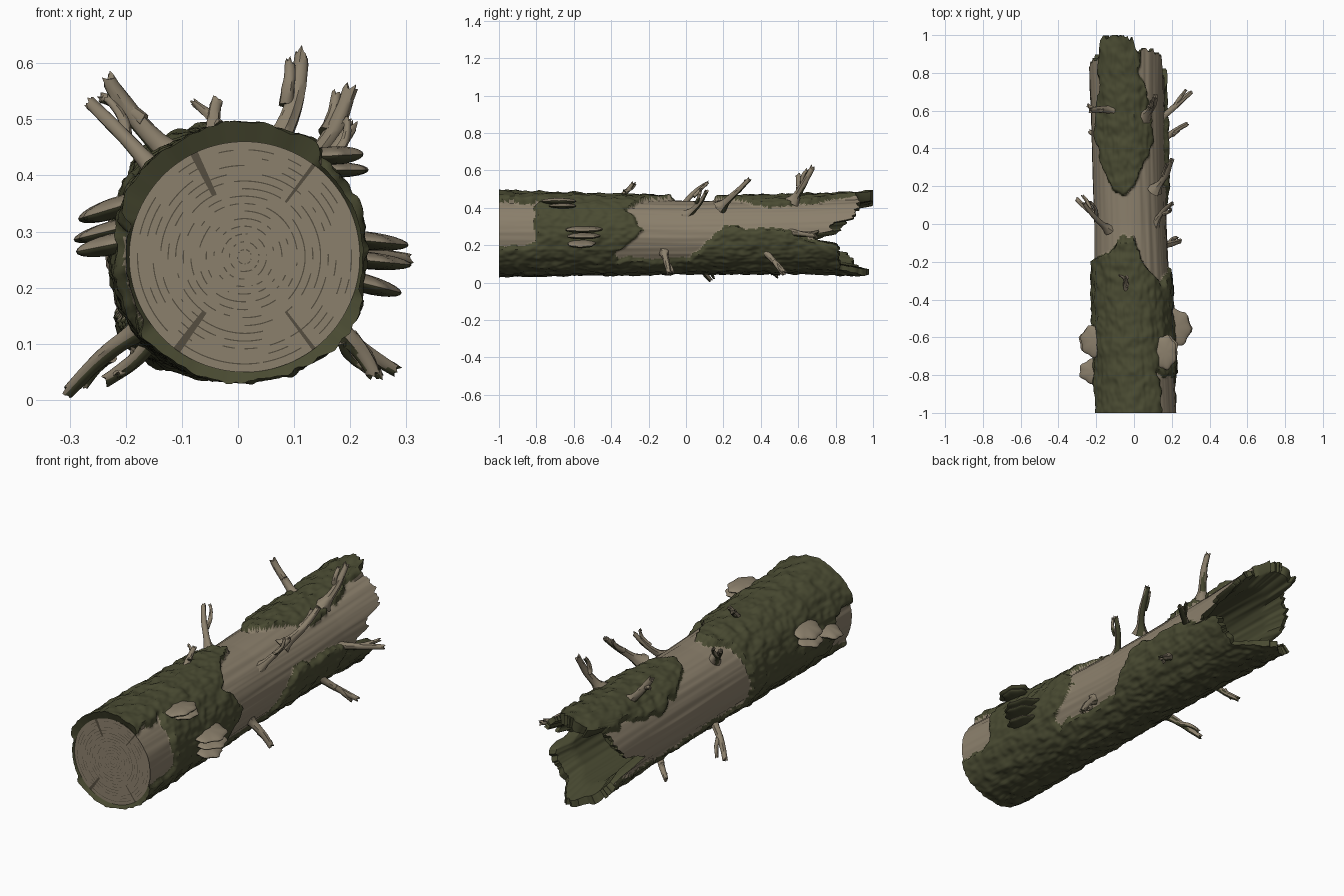
import bpy, bmesh, math, random
from mathutils import Vector, noise

random.seed(4)
if "Cube" in bpy.data.objects:
    bpy.data.objects.remove(bpy.data.objects["Cube"])


def material(name, rgb):
    m = bpy.data.materials.new(name)
    m.use_nodes = True
    m.diffuse_color = (*rgb, 1)
    m.node_tree.nodes["Principled BSDF"].inputs["Base Color"].default_value = (*rgb, 1)
    return m


WOOD, BARK, DARK = 0, 1, 2
MATS = [material("pale_wood", (0.26, 0.215, 0.15)),
        material("mossy_bark", (0.068, 0.07, 0.032)),
        material("dark_grain", (0.09, 0.075, 0.05))]


def interp(knots, x):
    if x <= knots[0][0]:
        return knots[0][1]
    for (x0, y0), (x1, y1) in zip(knots, knots[1:]):
        if x <= x1:
            return y0 + (y1 - y0) * (x - x0) / (x1 - x0)
    return knots[-1][1]


def wobble(a, y, around, along, seed=0):
    t = math.radians(a)
    return noise.noise(Vector((math.cos(t) * around + seed, math.sin(t) * around, y * along)))


def loft(name, rings, rule, start=False, end=False, angle=40, recalc=True):
    """Skin closed rings; rule(face, row, column) picks the material."""
    bm = bmesh.new()
    rows = [[bm.verts.new(p) for p in ring] for ring in rings]
    n = len(rows[0])
    faces = []
    for i in range(len(rows) - 1):
        for j in range(n):
            k = (j + 1) % n
            f = bm.faces.new((rows[i][j], rows[i][k], rows[i + 1][k], rows[i + 1][j]))
            faces.append((f, i, j))
    for used, row, i in ((start, rows[0], 0), (end, rows[-1], len(rows) - 1)):
        if used:
            hub = bm.verts.new(sum((v.co for v in row), Vector()) / n)
            for j in range(n):
                faces.append((bm.faces.new((row[j], row[(j + 1) % n], hub)), i, j))
    if recalc:
        bmesh.ops.recalc_face_normals(bm, faces=bm.faces)
    bm.normal_update()
    for f, i, j in faces:
        f.material_index = rule(f, i, j)
    mesh = bpy.data.meshes.new(name)
    bm.to_mesh(mesh)
    bm.free()
    for m in MATS:
        mesh.materials.append(m)
    ob = bpy.data.objects.new(name, mesh)
    bpy.context.collection.objects.link(ob)
    bpy.ops.object.select_all(action='DESELECT')
    ob.select_set(True)
    bpy.context.view_layer.objects.active = ob
    bpy.ops.object.shade_smooth_by_angle(angle=math.radians(angle))
    return ob


# Trunk: centre line, radius, torn end and bark patches (angles from +x, up is 90)
CX = [(-1, .012), (-.2, -.015), (1, -.042)]
CZ = [(-1, .255), (0, .247), (1, .255)]
RADIUS = [(-1, .212), (-.5, .2), (0, .19), (.6, .193), (1, .208)]
TORN = [(-180, .78), (-165, .62), (-150, .86), (-125, .9), (-100, .97), (-80, .95),
        (-60, .82), (-15, .81), (-8, .72), (2, .68), (8, .78), (20, .8), (26, .9),
        (62, .92), (75, .9), (82, .98), (105, 1.01), (125, .99), (130, .87),
        (160, .87), (180, .78)]
FRONT_EDGE = [(-180, -.2), (-90, -.2), (-30, -.38), (8, -.22), (45, -.32), (65, -.25),
              (85, -.08), (110, -.08), (135, -.16), (180, -.2)]
LOWER_EDGE = [(0, -36), (.1, -10), (.2, 12), (.55, 8), (.7, -5)]
TOP_WIDTH = [(.1, -15), (.16, 8), (.3, 35), (.45, 52), (.6, 46), (.75, 38), (1, 32)]


def turn(a, b):
    return abs((a - b + 180) % 360 - 180)


def bark_depth(a, y):
    """Degrees inside the nearest bark patch; negative on bare wood."""
    right_gap = min((-.8 - y) * 280, 33 - turn(a, 19))
    left_gap = min((-.86 - y) * 280, 22 - turn(a, 187))
    front = min((interp(FRONT_EDGE, a) - y) * 280, -right_gap, -left_gap)
    lower = min(interp(LOWER_EDGE, y) - a, a + 150)
    top = interp(TOP_WIDTH, y) - turn(a, 100)
    return max(front, lower, top) + 9 * wobble(a, y, 1.6, 9) + 5 * wobble(a, y, 5, 24, 7)


def on_trunk(a, y, r):
    t = math.radians(a)
    return Vector((interp(CX, y) + r * math.cos(t), y, interp(CZ, y) + r * math.sin(t)))


def outer(a, y, m):
    r = interp(RADIUS, y) + .003 * wobble(a, y, 9, 1.5) + .002 * wobble(a, y, 22, 2)
    lumps = .009 * wobble(a, y, 4, 16) + .006 * wobble(a, y, 11, 30, 3)
    thick = .02 + .008 * math.sin(math.radians(a)) + lumps
    return r + max(0, min(1, m / 4)) * thick


ANGLES = [-180 + 2 * j for j in range(180)]
BODY, TAIL, INNER, SPLIT = 170, 50, 14, .5
ends = [min(1, interp(TORN, a) + .03 * wobble(a, 0, 6, 1) + .02 * wobble(a, 0, 18, 1))
        for a in ANGLES]
rings = [[on_trunk(a, -.985, .203) for a in ANGLES]]
depths = []
for i in range(BODY + TAIL + 1):
    ring, row = [], []
    for a, e in zip(ANGLES, ends):
        if i <= BODY:
            y = -1 + (SPLIT + 1) * i / BODY
        else:
            y = SPLIT + (e - SPLIT) * (i - BODY) / TAIL
        m = bark_depth(a, y)
        row.append(m)
        ring.append(on_trunk(a, y, outer(a, y, m)))
    rings.append(ring)
    depths.append(row)
for i in range(INNER + 1):
    ring = []
    for a, e in zip(ANGLES, ends):
        y = e + (SPLIT - e) * i / INNER
        r = .183 - .028 * min(1, i / 4) + .006 * wobble(a, y, 8, 2)
        ring.append(on_trunk(a, y, r))
    rings.append(ring)


def trunk_rule(f, i, j):
    if i == 0 or i > BODY + TAIL:
        return BARK
    return BARK if depths[i - 1][j] + depths[min(i, BODY + TAIL)][j] > 0 else WOOD


loft("hollow_trunk", rings, trunk_rule, end=True, angle=50)

# Sawn face with growth rings and four radial cracks
steps = [.004]
for k in range(1, 16):
    steps += [k * .0137 - .0021, k * .0137]
CRACKS = [115, 52, -127, -54]
cut_rings = []
for r in steps:
    cut_rings.append([on_trunk(a, -.99, r * (1 + .05 * (1 - r / .21) * wobble(a, r, 1.5, 9)))
                      for a in ANGLES])


def cut_rule(f, i, j):
    a = ANGLES[j]
    if steps[i] > .11 and any(turn(a, c) < 1.5 for c in CRACKS):
        return DARK
    return DARK if i % 2 and i < 29 and wobble(a, i, 4, .7) > -.02 else WOOD


face = loft("sawn_face", cut_rings, cut_rule, start=True, recalc=False)
if sum(p.normal.y for p in face.data.polygons) > 0:
    face.data.flip_normals()


# Broken branches
def limb(name, p, q, r, flare):
    p, q = Vector(p), Vector(q)
    axis = (q - p).normalized()
    frame = axis.to_track_quat('Z', 'Y').to_matrix()
    bend = frame @ Vector((random.uniform(-.012, .012), random.uniform(-.012, .012), 0))
    limb_rings = []
    for i in range(11):
        t = i / 10
        c = p.lerp(q, t) + bend * math.sin(math.pi * t)
        size = r * (1 - .35 * t + flare * max(0, 1 - t * 3.5) ** 2)
        ring = []
        for j in range(14):
            s = math.tau * j / 14
            w = size * (1 + .22 * noise.noise(Vector((s * 2, t * 3, p.x * 40))))
            jag = random.uniform(-.012, .006) if i == 10 else 0
            ring.append(c + frame @ Vector((w * math.cos(s), w * math.sin(s), jag)))
        limb_rings.append(ring)
    loft(name, limb_rings, lambda f, i, j: BARK if f.normal.z < -.45 else WOOD,
         start=True, end=True)


BRANCHES = [  # base, tip, radius, fork offset from the tip
    ((-.10, .60, .42), (-.235, .60, .575), .021, (-.012, .03, -.035)),
    ((-.13, -.03, .39), (-.265, .11, .53), .016, (.03, .01, .008)),
    ((-.03, -.38, .44), (-.038, -.28, .535), .016, (-.04, .01, -.005)),
    ((.055, .57, .43), (.115, .68, .62), .02, (-.022, -.03, -.015)),
    ((.11, .18, .40), (.2, .34, .555), .019, (-.025, -.02, -.01)),
    ((.11, 0, .36), (.205, .11, .49), .016, (-.01, -.03, .01)),
    ((.12, .54, .27), (.305, .70, .25), .018, (-.03, .01, .025)),
    ((.12, .41, .18), (.282, .53, .052), .018, (-.03, -.01, -.01)),
    ((.13, -.12, .17), (.245, -.09, .045), .02, (-.015, .02, .01)),
    ((-.15, .02, .14), (-.303, .13, .014), .018, (.03, .02, .012)),
    ((-.13, .40, .14), (-.235, .49, .035), .017, (.02, -.03, .01)),
]
for k, (base, tip, r, off) in enumerate(BRANCHES, 1):
    limb(f"branch_{k}", base, tip, r, 1.1)
    fork = Vector(tip) + Vector(off)
    limb(f"branch_{k}_fork", Vector(base).lerp(Vector(tip), .5), fork, r * .65, 0)


# Shelf fungus: flattened rounded brackets, pale on top
def bracket(name, centre, reach, width, height, tilt):
    c = Vector(centre)
    shelf = []
    for i in range(1, 12):
        v = math.pi * i / 12
        ring = []
        for j in range(28):
            s = math.tau * j / 28
            edge = math.sin(v) * (1 + .07 * math.sin(s * 7 + c.y * 30))
            x, y = reach * edge * math.cos(s), width * edge * math.sin(s)
            ring.append(c + Vector((x, y, height * math.cos(v) + tilt * x)))
        shelf.append(ring)
    loft(name, shelf, lambda f, i, j: WOOD if f.normal.z > .3 else BARK,
         start=True, end=True)


SHELVES = [
    ((.215, -.55, .285), .085, .10, .017, -.1),
    ((.215, -.55, .25), .09, .09, .016, -.1),
    ((.215, -.56, .21), .072, .075, .018, -.25),
    ((.165, -.68, .435), .06, .09, .017, .05),
    ((.17, -.66, .41), .062, .07, .014, 0),
    ((-.21, -.62, .345), .072, .085, .02, .3),
    ((-.215, -.62, .305), .075, .075, .017, .25),
    ((-.21, -.78, .28), .08, .065, .02, .2),
]
for k, spec in enumerate(SHELVES, 1):
    bracket(f"shelf_fungus_{k}", *spec)
